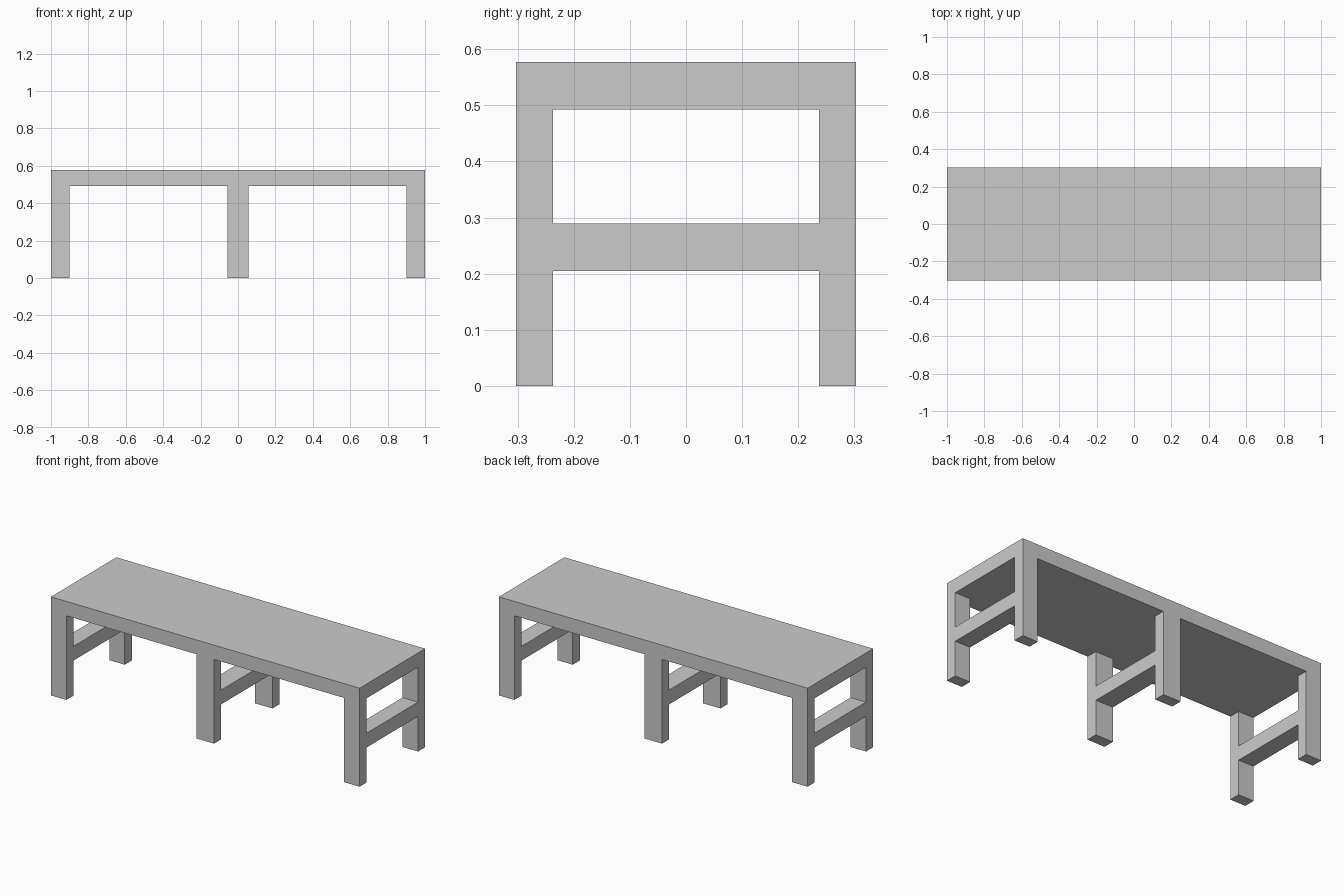
import bpy

if "Cube" in bpy.data.objects:
    bpy.data.objects.remove(bpy.data.objects["Cube"])


def box(name, x0, x1, y0, y1, z0, z1):
    """Axis-aligned block given by its extents."""
    bpy.ops.mesh.primitive_cube_add(
        size=1, location=((x0 + x1) / 2, (y0 + y1) / 2, (z0 + z1) / 2))
    ob = bpy.context.object
    ob.name = name
    ob.scale = (x1 - x0, y1 - y0, z1 - z0)
    bpy.ops.object.transform_apply(location=False, rotation=False, scale=True)
    return ob


HALF_DEPTH = 0.303
INNER = 0.237      # inner face of the legs
UNDER = 0.493      # underside of the seat
TOP = 0.577

# Seat slab
box("seat", -1, 1, -HALF_DEPTH, HALF_DEPTH, UNDER, TOP)

# Three leg frames: front leg, back leg and the stretcher between them
frames = {"left": (-1, -0.9), "middle": (-0.057, 0.057), "right": (0.9, 1)}
for side, (x0, x1) in frames.items():
    box(f"{side}_front_leg", x0, x1, -HALF_DEPTH, -INNER, 0, UNDER)
    box(f"{side}_back_leg", x0, x1, INNER, HALF_DEPTH, 0, UNDER)
    box(f"{side}_stretcher", x0, x1, -INNER, INNER, 0.205, 0.289)
